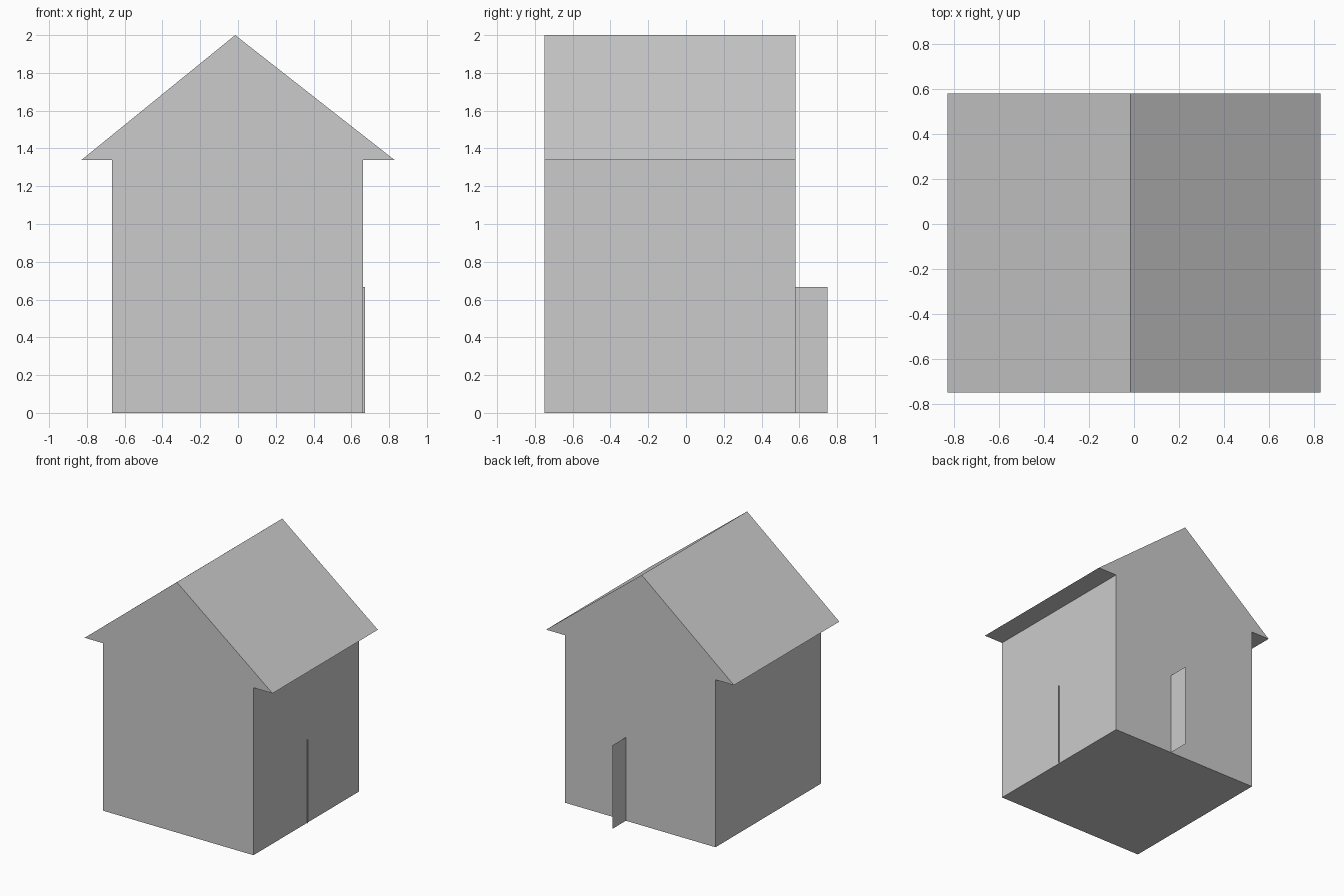
import bpy

if "Cube" in bpy.data.objects:
    bpy.data.objects.remove(bpy.data.objects["Cube"])

Y0, Y1 = -0.75, 0.58      # front and back of the house
EAVE = 1.338              # height where walls meet roof


def add_mesh(name, verts, faces):
    mesh = bpy.data.meshes.new(name)
    mesh.from_pydata(verts, [], faces)
    obj = bpy.data.objects.new(name, mesh)
    bpy.context.collection.objects.link(obj)
    return obj


def prism(name, profile):
    """Extrude an x-z profile (counter-clockwise from the front) along y."""
    n = len(profile)
    verts = [(x, y, z) for y in (Y0, Y1) for x, z in profile]
    faces = [tuple(range(n)), tuple(reversed(range(n, 2 * n)))]
    faces += [(i, i + n, (i + 1) % n + n, (i + 1) % n) for i in range(n)]
    return add_mesh(name, verts, faces)


def panel(name, a, b, height):
    """Upright flat sheet standing on the ground between two points."""
    verts = [(*a, 0), (*b, 0), (*b, height), (*a, height)]
    return add_mesh(name, verts, [(0, 1, 2, 3)])


# Walls with floor
prism("house_body", [(-0.667, 0), (0.662, 0), (0.662, EAVE), (-0.667, EAVE)])

# Gable roof overhanging at the sides
prism("roof", [(-0.83, EAVE), (0.83, EAVE), (-0.015, 2.0)])

# Paper-thin panels poking out through the back and right walls
panel("back_panel", (0.125, 0.085), (0.125, 0.75), 0.667)
panel("side_panel", (0.007, -0.077), (0.673, -0.077), 0.667)
